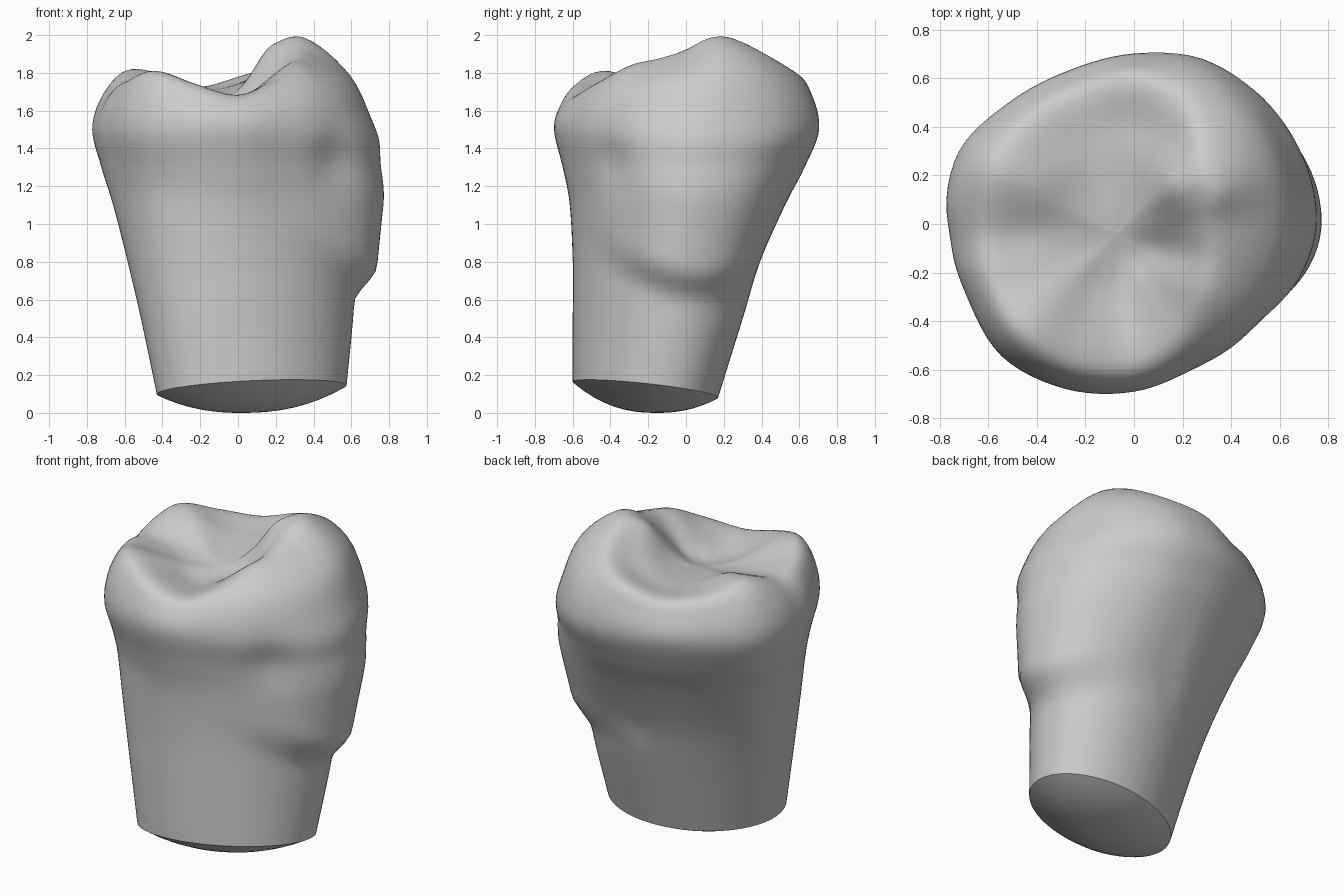
import bpy, bmesh
from math import cos, sin, pi, exp
from mathutils import Vector

cube = bpy.data.objects.get("Cube")
if cube:
    bpy.data.objects.remove(cube)

COLUMNS = 16
STEPS = 6

# Crown outline and chewing rim, one entry per direction, counter-clockwise from +x
CROWN = [.71, .715, .735, .735, .70, .685, .715, .78,
         .775, .75, .77, .735, .69, .645, .655, .68]
RIM = [(.35, 1.92), (.39, 1.98), (.42, 1.96), (.54, 1.85),
       (.59, 1.78), (.58, 1.72), (.60, 1.75), (.63, 1.81),
       (.61, 1.76), (.63, 1.76), (.64, 1.81), (.62, 1.74),
       (.58, 1.68), (.50, 1.75), (.42, 1.84), (.37, 1.88)]
# Side levels: height, x range, y range, blend from ellipse to crown outline
LEVELS = [(.13, -.43, .575, -.60, .17, 0),
          (.5, -.515, .61, -.60, .30, .15),
          (.8, -.585, .63, -.60, .39, .35),
          (1.1, -.66, .66, -.617, .52, .65),
          (1.3, -.72, .68, -.655, .62, .9),
          (1.5, -.77, .71, -.70, .695, 1)]
HOLLOW = Vector((-.08, -.05, 1.68))


def mix(a, b, t):
    return a + (b - a) * t


def bump(dx, dy, dz=0.0):
    return exp(-dx * dx - dy * dy - dz * dz)


def smooth(t):
    t = min(max(t, 0), 1)
    return t * t * (3 - 2 * t)


def catmull(a, b, c, d, t):
    return b + ((c - a) * t + (2 * a - 5 * b + 4 * c - d) * t ** 2
                + (3 * b - a - 3 * c + d) * t ** 3) / 2


def closed_curve(pts):
    n = len(pts)
    return [catmull(pts[i - 1], pts[i], pts[(i + 1) % n], pts[(i + 2) % n], s / STEPS)
            for i in range(n) for s in range(STEPS)]


def open_curve(pts):
    ext = [2 * pts[0] - pts[1]] + pts + [2 * pts[-1] - pts[-2]]
    out = [catmull(*ext[i:i + 4], s / STEPS)
           for i in range(len(pts) - 1) for s in range(STEPS)]
    return out + [pts[-1]]


def polar(k, r, z):
    a = 2 * pi * k / COLUMNS
    return Vector((r * cos(a), r * sin(a), z))


def side_ring(z, x0, x1, y0, y1, blend):
    """Slanted ellipse low down, turning into the crown outline higher up."""
    ring = []
    top = LEVELS[-1]
    for k in range(COLUMNS):
        a = 2 * pi * k / COLUMNS
        crown = polar(k, CROWN[k], 0)
        u = (2 * crown.x - top[1] - top[2]) / (top[2] - top[1])
        v = (2 * crown.y - top[3] - top[4]) / (top[4] - top[3])
        u, v = mix(cos(a - .12), u, blend), mix(sin(a + .12), v, blend)
        ring.append(Vector(((x0 + x1 + u * (x1 - x0)) / 2,
                            (y0 + y1 + v * (y1 - y0)) / 2, z)))
    return ring


def sculpt(p):
    """Swelling on the side, small pits and the grooves of the chewing surface."""
    x, y, z = p
    if x > 0:
        low = .57 + .7 * (y - .1) ** 2
        window = exp(-((y - .05) / .46) ** 4)
        p.x += .11 * window * smooth((z - low) / .2) * (1 - smooth((z - 1.1) / .55))
    pit = .028 * bump((x - .5) / .13, (y + .42) / .13, (z - 1.33) / .17)
    pit += .01 * bump((x + .4) / .25, (y + .55) / .2, (z - 1.22) / .15)
    p.x -= pit * x
    p.y += pit
    if z > 1.3:
        p.x += .015 * bump((x + .75) / .2, (y + .05) / .1, (z - 1.58) / .18)
    if z > 1.55:
        p.z -= .02 * bump((x + .55) / .22, (y + .06) / .09)
        p.z -= .04 * bump((x + .14) / .22, (y + .27) / .16)
        p.z -= .05 * bump((x - .1) / .15, (y + .12) / .1)
        p.z -= .02 * bump(x / .14, (y - .42) / .12)
        p.z += .02 * bump((x + .4) / .16, (y - .2) / .12)
        p.z += .06 * bump((x - .16) / .11, (y - .16) / .12)
    return p


# Side rings, with the cut base tilted
rings = [side_ring(*level) for level in LEVELS]
for p in rings[0]:
    p.z = .12 + .07 * (p.x - .07) - .13 * (p.y + .2)

# Shoulder, rim and hollow of the chewing surface
rim = [polar(k, r, z) for k, (r, z) in enumerate(RIM)]
rings.append([polar(k, mix(CROWN[k], r, .3), mix(1.5, z, .62))
              for k, (r, z) in enumerate(RIM)])
rings.append(rim)
for scale, rise in ((.68, .74), (.38, .3), (.14, .05), (0, 0)):
    ring = [mix(HOLLOW, p, scale) for p in rim]
    for q, p in zip(ring, rim):
        q.z = mix(HOLLOW.z, p.z, rise)
    rings.append(ring)

columns = list(zip(*[closed_curve(ring) for ring in rings]))
surface = list(zip(*[open_curve(list(col)) for col in columns]))
surface = [[sculpt(p.copy()) for p in ring] for ring in surface]

# Domed underside closing the base
edge = surface[0]
underside = []
for i in range(8):
    f = i / 8
    underside.append([Vector((mix(.02, p.x, f), mix(-.16, p.y, f),
                              p.z * f ** 2.3)) for p in edge])
surface = underside + surface

# Skin the rings
bm = bmesh.new()
grid = [[bm.verts.new(p) for p in ring] for ring in surface]
n = len(edge)
for lower, upper in zip(grid, grid[1:]):
    for i in range(n):
        j = (i + 1) % n
        bm.faces.new((lower[i], lower[j], upper[j], upper[i]))
bmesh.ops.remove_doubles(bm, verts=bm.verts, dist=.0005)
bmesh.ops.recalc_face_normals(bm, faces=bm.faces)
mesh = bpy.data.meshes.new("tooth_crown")
bm.to_mesh(mesh)
bm.free()

tooth = bpy.data.objects.new("tooth_crown", mesh)
bpy.context.collection.objects.link(tooth)

# Plain grey material
grey = bpy.data.materials.new("plain_grey")
grey.use_nodes = True
colour = (.6, .6, .6, 1)
grey.diffuse_color = colour
grey.node_tree.nodes["Principled BSDF"].inputs["Base Color"].default_value = colour
mesh.materials.append(grey)

bpy.context.view_layer.objects.active = tooth
tooth.select_set(True)
bpy.ops.object.shade_smooth_by_angle(angle=.8)
